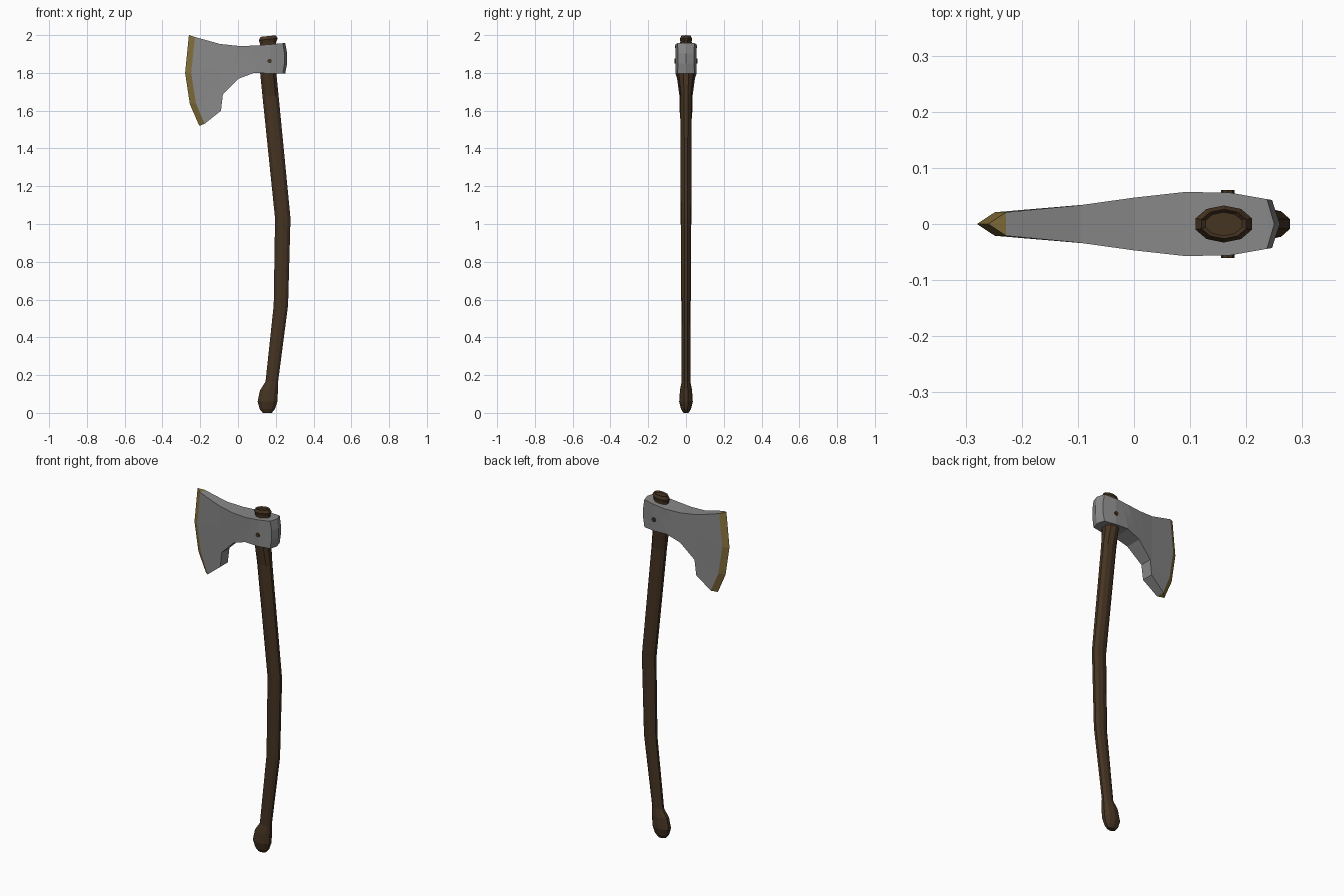
import bpy, bmesh, math

if "Cube" in bpy.data.objects:
    bpy.data.objects.remove(bpy.data.objects["Cube"])


def material(name, rgb):
    m = bpy.data.materials.new(name)
    m.diffuse_color = (*rgb, 1)
    m.use_nodes = True
    m.node_tree.nodes["Principled BSDF"].inputs["Base Color"].default_value = m.diffuse_color
    return m


wood = material("wood", (0.060, 0.034, 0.016))
brass = material("edge_metal", (0.24, 0.167, 0.046))
steel = material("steel", (0.245, 0.245, 0.245))


def finish(bm, name, mats):
    bmesh.ops.recalc_face_normals(bm, faces=bm.faces)
    me = bpy.data.meshes.new(name)
    bm.to_mesh(me)
    bm.free()
    for m in mats:
        me.materials.append(m)
    ob = bpy.data.objects.new(name, me)
    bpy.context.collection.objects.link(ob)
    return ob


# Handle: ten-sided oval rings (z, centre x, radius x, radius y), top end slightly tilted
rings = [
    (0.00, 0.155, 0.025, 0.014), (0.02, 0.155, 0.042, 0.026),
    (0.06, 0.156, 0.055, 0.036), (0.12, 0.164, 0.050, 0.032),
    (0.165, 0.179, 0.035, 0.023), (0.57, 0.227, 0.040, 0.025),
    (1.03, 0.237, 0.043, 0.028), (1.68, 0.172, 0.045, 0.031),
    (1.80, 0.160, 0.045, 0.047), (1.94, 0.160, 0.043, 0.028),
    (1.96, 0.159, 0.045, 0.028), (1.978, 0.160, 0.0526, 0.033),
    (1.995, 0.160, 0.042, 0.026), (1.988, 0.160, 0.034, 0.021),
]
SIDES = 10
bm = bmesh.new()
loops = []
for z, cx, rx, ry in rings:
    tilt = 0.1 if z > 1.95 else 0
    angles = [2 * math.pi * (i + 0.5) / SIDES for i in range(SIDES)]
    loops.append([bm.verts.new((cx + rx * math.cos(a), ry * math.sin(a),
                                z + tilt * rx * math.cos(a))) for a in angles])
for a, b in zip(loops, loops[1:]):
    for i in range(SIDES):
        j = (i + 1) % SIDES
        bm.faces.new((a[i], a[j], b[j], b[i]))
bm.faces.new(loops[0])
bm.faces.new(loops[-1])
finish(bm, "handle", [wood])

# Axe head: columns of four (x, z) points from cutting edge to poll
thickness = [(-0.22, 0.021), (-0.10, 0.033), (0.0, 0.047), (0.09, 0.057),
             (0.17, 0.056), (0.25, 0.042)]


def half_width(x):
    if x <= thickness[0][0]:
        return thickness[0][1]
    for (x0, y0), (x1, y1) in zip(thickness, thickness[1:]):
        if x <= x1:
            return y0 + (y1 - y0) * (x - x0) / (x1 - x0)
    return thickness[-1][1]


def column(top, bottom, bulge=0.0):
    pts = []
    for i in range(4):
        t = i / 3
        x = top[0] + (bottom[0] - top[0]) * t + (bulge if i in (1, 2) else 0)
        pts.append((x, top[1] + (bottom[1] - top[1]) * t))
    return pts


edge = [(-0.26, 2.0), (-0.28, 1.80), (-0.255, 1.635), (-0.205, 1.52)]
cheek = [
    [(-0.228, 1.99), (-0.248, 1.80), (-0.223, 1.64), (-0.177, 1.53)],
    column((-0.095, 1.953), (-0.09, 1.60)),
    column((0.0, 1.943), (-0.08, 1.687)),
    column((0.09, 1.944), (0.005, 1.77)),
    column((0.13, 1.948), (0.085, 1.80)),
    column((0.17, 1.951), (0.17, 1.797)),
    column((0.237, 1.957), (0.237, 1.797), 0.009),
]
poll = column((0.25, 1.957), (0.25, 1.797), 0.01)

bm = bmesh.new()


def add_column(pts, side):
    return [bm.verts.new((x, side * half_width(x), z)) for x, z in pts]


edge_v, poll_v = add_column(edge, 0), add_column(poll, 0)
left = [edge_v] + [add_column(c, 1) for c in cheek] + [poll_v]
right = [edge_v] + [add_column(c, -1) for c in cheek] + [poll_v]
for i in range(len(left) - 1):
    faces = []
    for cols in (left, right):
        a, b = cols[i], cols[i + 1]
        for r in range(3):
            faces.append(bm.faces.new((a[r], b[r], b[r + 1], a[r + 1])))
    # top and underside
    for r in (0, 3):
        quad = [left[i][r], left[i + 1][r], right[i + 1][r], right[i][r]]
        faces.append(bm.faces.new(list(dict.fromkeys(quad))))
    for f in faces:
        f.material_index = 1 if i == 0 else 0
finish(bm, "axe_head", [steel, brass])

# Pin through the head
bpy.ops.mesh.primitive_cylinder_add(vertices=8, radius=0.012, depth=0.122,
                                    location=(0.167, 0, 1.863),
                                    rotation=(math.pi / 2, 0, 0))
pin = bpy.context.object
pin.name = "head_pin"
pin.data.materials.append(wood)
